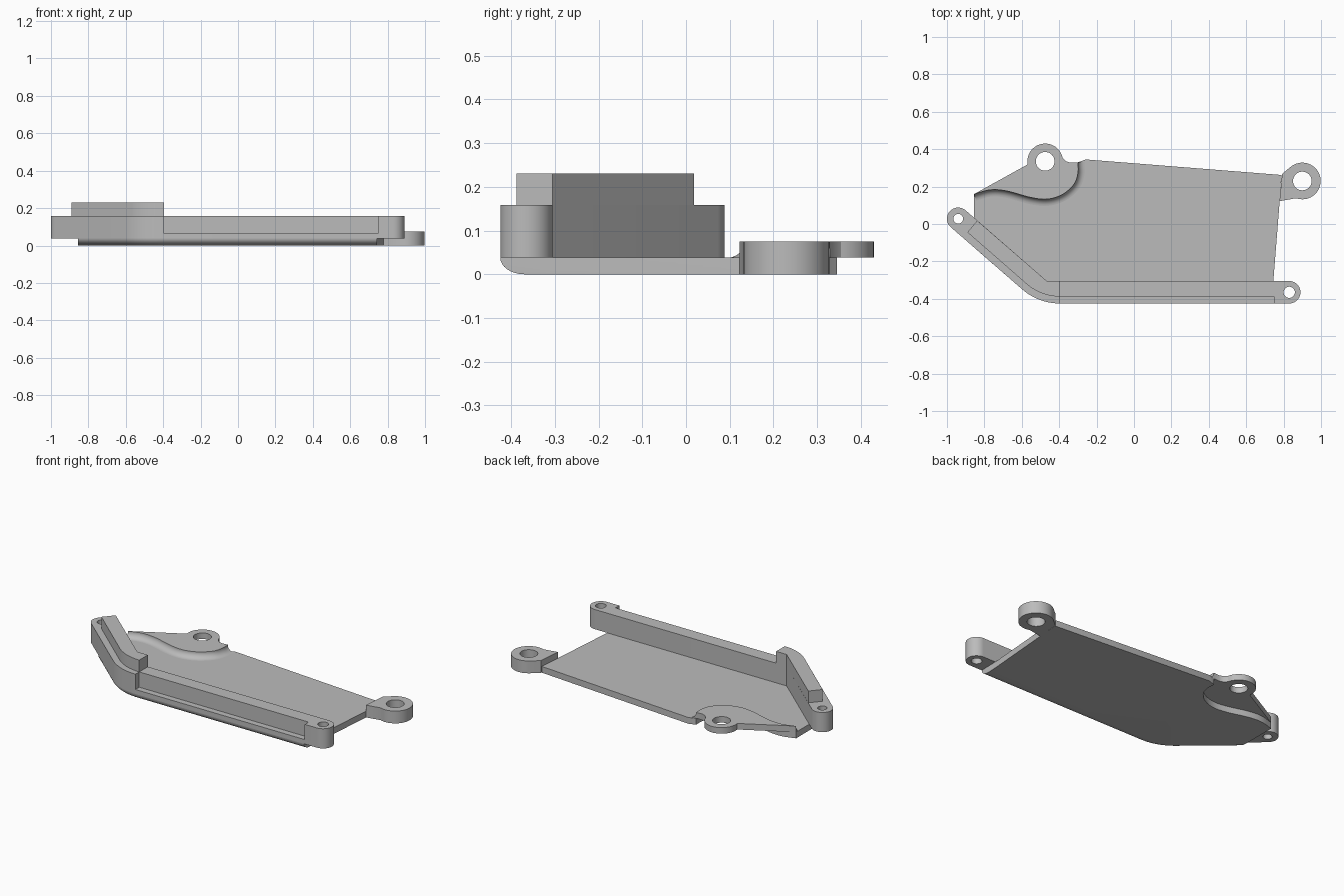
import bpy, bmesh
from math import sin, cos, tan, radians, sqrt, pi
from mathutils import Vector

if "Cube" in bpy.data.objects:
    bpy.data.objects.remove(bpy.data.objects["Cube"], do_unlink=True)

grey = bpy.data.materials.new("plain grey")
grey.use_nodes = True
colour = (0.5, 0.5, 0.5, 1)
grey.diffuse_color = colour
grey.node_tree.nodes["Principled BSDF"].inputs["Base Color"].default_value = colour


def arc(cx, cy, r, a0, a1, n=20):
    angles = [radians(a0 + (a1 - a0) * i / n) for i in range(n + 1)]
    return [(cx + r * cos(a), cy + r * sin(a)) for a in angles]


def spline(pts, n=6):
    """Smooth curve through the given points."""
    p = [Vector(q) for q in pts]
    p = [2 * p[0] - p[1]] + p + [2 * p[-1] - p[-2]]
    out = []
    for a, b, c, d in zip(p, p[1:], p[2:], p[3:]):
        for i in range(n):
            t = i / n
            out.append((b * 2 + (c - a) * t + (a * 2 - b * 5 + c * 4 - d) * t**2
                        + (b * 3 - a - c * 3 + d) * t**3) / 2)
    return [tuple(v) for v in out + [p[-2]]]


def solid(name, layers, holes=()):
    """Loft outlines of equal length, given as (outline, z); holes are (x, y, r)."""
    bm = bmesh.new()
    bottom, top = layers[0][1], layers[-1][1]
    stacks = [layers]
    for x, y, r in holes:
        ring = arc(x, y, r, 0, 360, 32)[:-1]
        stacks.append([(ring, bottom), (ring, top)])
    caps = ([], [])
    for stack in stacks:
        rings = [[bm.verts.new((x, y, z)) for x, y in loop] for loop, z in stack]
        for lo, hi in zip(rings, rings[1:]):
            for i in range(len(lo)):
                bm.faces.new((lo[i - 1], lo[i], hi[i], hi[i - 1]))
        for cap, ring in zip(caps, (rings[0], rings[-1])):
            cap += [bm.edges.get((ring[i - 1], ring[i])) for i in range(len(ring))]
    for cap, sign in zip(caps, (-1, 1)):
        bmesh.ops.triangle_fill(bm, edges=cap, use_beauty=True, normal=(0, 0, sign))
    bmesh.ops.recalc_face_normals(bm, faces=bm.faces)
    mesh = bpy.data.meshes.new(name)
    bm.to_mesh(mesh)
    bm.free()
    mesh.materials.append(grey)
    ob = bpy.data.objects.new(name, mesh)
    bpy.context.collection.objects.link(ob)
    bpy.ops.object.select_all(action="DESELECT")
    ob.select_set(True)
    bpy.context.view_layer.objects.active = ob
    bpy.ops.object.shade_smooth_by_angle(angle=radians(30))
    return ob


def prism(name, outline, z0, z1, holes=()):
    return solid(name, [(outline, z0), (outline, z1)], holes)


THICK, PAD_TOP, WALL_TOP, RIDGE_TOP = 0.038, 0.075, 0.158, 0.23
LEFT, FRONT, INNER = -0.855, -0.425, -0.305
BEND = (-0.395, -0.115)
SLOPE = 229          # outward direction of the slanted wall, in degrees


def bend(d):
    """Front corner of the wall, moved inwards by d."""
    return arc(*BEND, 0.31 - d, SLOPE, 270, 14)


def front_edge(d):
    """Plate edge under the wall, moved inwards by d."""
    pts = bend(d)
    x, y = pts[0]
    start = (LEFT, y + (x - LEFT) / tan(radians(SLOPE - 180)) ** -1 * tan(radians(41)) / tan(radians(49)))
    return [start] + pts + [(0.742, FRONT + d)]


# Wavy step between the plate and the raised pad
step = spline([(LEFT, 0.16), (-0.77, 0.183), (-0.68, 0.177), (-0.55, 0.142), (-0.46, 0.134),
               (-0.38, 0.16), (-0.32, 0.215), (-0.3, 0.275), (-0.3, 0.33)])


def step_offset(d):
    out = []
    for i, (x, y) in enumerate(step):
        a, b = step[max(i - 1, 0)], step[min(i + 1, len(step) - 1)]
        t = (Vector(b) - Vector(a)).normalized()
        out.append((max(LEFT, x + t.y * d), y - t.x * d))
    return out


# Base plate with a rounded lower front edge
layers = []
for i in range(9):
    a = i / 8 * pi / 2
    loop = front_edge(0.055 * (1 - sin(a))) + [(0.745, INNER), (0.79, 0.262), (-0.257, 0.345)]
    layers.append((loop + step[::-1], THICK * (1 - cos(a))))
solid("base_plate", layers)

# Raised pad with its round ear, and the cove that joins it to the plate
pad = step + [(-0.34, 0.328), (-0.362, 0.335)] + arc(-0.475, 0.335, 0.095, 12, 190, 28)
prism("raised_pad", pad, THICK, PAD_TOP, [(-0.475, 0.335, 0.05)])
R = PAD_TOP - THICK
layers = []
for i in range(9):
    a = i / 8 * pi / 2
    d = max(R * (1 - sin(a)), 0.0005)
    layers.append((step + step_offset(d)[::-1], THICK + R * (1 - cos(a))))
solid("pad_cove", layers)

# Mounting ear at the back right corner of the plate
ear = [(0.792, 0.268), (0.778, 0.122)] + arc(0.9, 0.23, 0.098, -110, 130, 36)
prism("side_ear", ear, 0, PAD_TOP, [(0.9, 0.23, 0.05)])

# Front wall with an ear at each end; the upper part is set back in the middle
ears = [(-0.94, 0.028, 0.026), (0.83, -0.365, 0.03)]
left_end = arc(-0.94, 0.028, 0.06, SLOPE - 180, SLOPE)
right_end = arc(0.83, -0.365, 0.06, -90, 90) + [(-0.466, INNER)]
notch = [(-0.395, -0.388), (0.748, -0.388), (0.748, FRONT)]
prism("wall_foot", left_end + bend(0) + right_end, THICK, 0.065, ears)
prism("front_wall", left_end + bend(0) + notch + right_end, 0.065, WALL_TOP, ears)

# Ridge on top of the slanted part of the wall
ridge = [(-0.891, -0.044)] + bend(0.037) + [(-0.395, INNER), (-0.466, INNER), (-0.838, 0.018)]
prism("wall_ridge", ridge, WALL_TOP, RIDGE_TOP)
